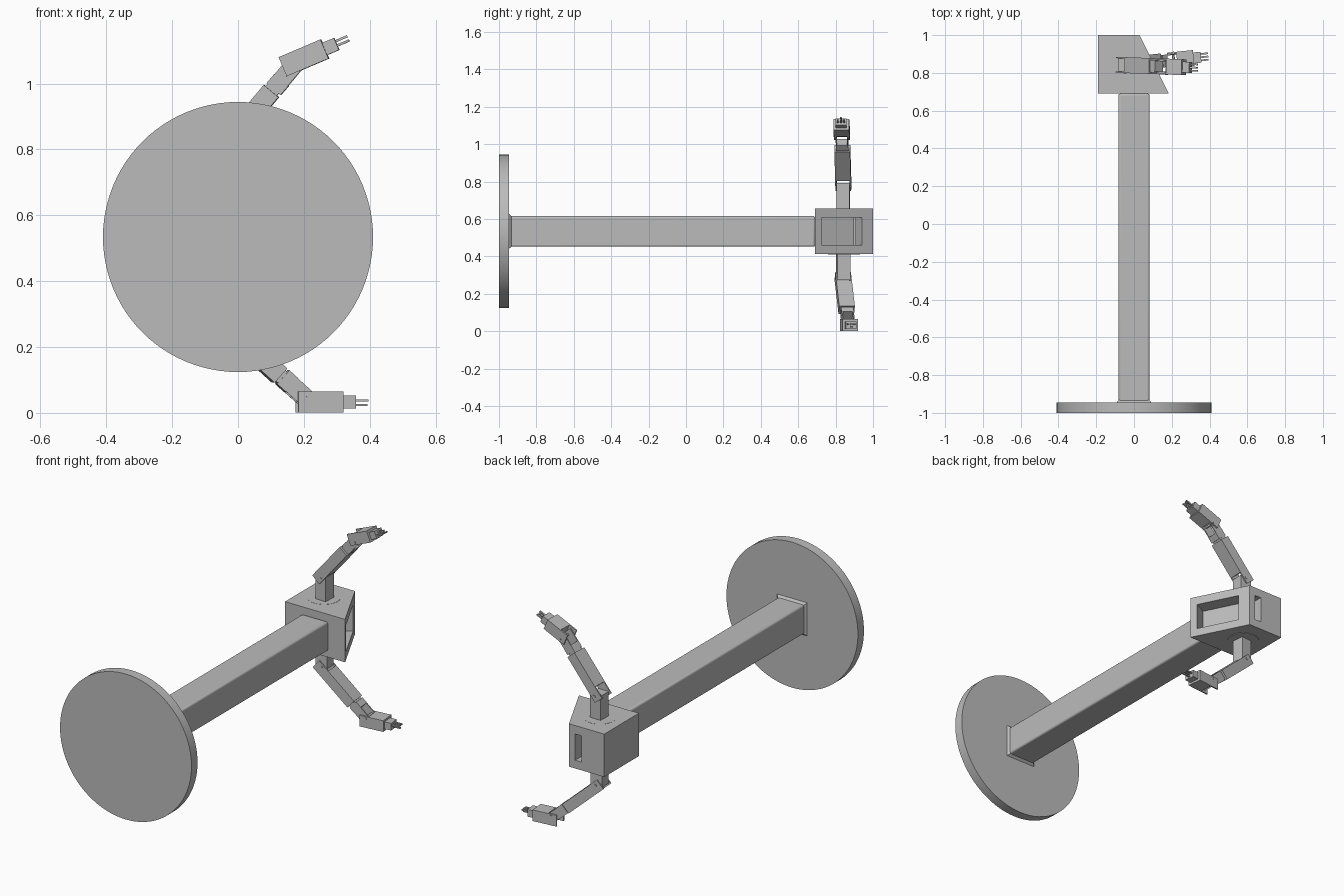
import bpy, bmesh
from math import radians, pi
from mathutils import Matrix, Vector

if "Cube" in bpy.data.objects:
    bpy.data.objects.remove(bpy.data.objects["Cube"])

GREY = (0.5, 0.5, 0.5, 1)
grey = bpy.data.materials.new("plain grey")
grey.diffuse_color = GREY
grey.use_nodes = True
grey.node_tree.nodes["Principled BSDF"].inputs["Base Color"].default_value = GREY


def finish(name, bm):
    bmesh.ops.recalc_face_normals(bm, faces=bm.faces)
    mesh = bpy.data.meshes.new(name)
    bm.to_mesh(mesh)
    bm.free()
    mesh.materials.append(grey)
    obj = bpy.data.objects.new(name, mesh)
    bpy.context.collection.objects.link(obj)
    return obj


def box(name, lo, hi, frame=Matrix()):
    lo, hi = Vector(lo), Vector(hi)
    bm = bmesh.new()
    bmesh.ops.create_cube(bm, size=1)
    place = Matrix.Translation((lo + hi) / 2) @ Matrix.Diagonal((*(hi - lo), 1))
    bm.transform(frame @ place)
    return finish(name, bm)


def cylinder(name, centre, radius, depth, axis="Z", frame=Matrix(), sides=64):
    bm = bmesh.new()
    bmesh.ops.create_cone(bm, cap_ends=True, segments=sides,
                          radius1=radius, radius2=radius, depth=depth)
    turn = Matrix.Rotation(pi / 2, 4, "X") if axis == "Y" else Matrix()
    bm.transform(frame @ Matrix.Translation(centre) @ turn)
    return finish(name, bm)


def smooth(obj):
    bpy.ops.object.select_all(action="DESELECT")
    obj.select_set(True)
    bpy.context.view_layer.objects.active = obj
    bpy.ops.object.shade_smooth_by_angle(angle=radians(30))


def cut(obj, cutter):
    cutter.hide_render = True
    mod = obj.modifiers.new("cut", "BOOLEAN")
    mod.operation, mod.solver, mod.object = "DIFFERENCE", "EXACT", cutter
    bpy.context.view_layer.objects.active = obj
    bpy.ops.object.modifier_apply(modifier=mod.name)
    bpy.data.objects.remove(cutter)


MID = 0.534  # height of the beam axis

# Mounting disc and beam
smooth(cylinder("mounting_disc", (0, -0.973, MID), 0.41, 0.054, "Y", sides=96))

beam = box("beam", (-0.082, -0.95, MID - 0.082), (0.082, 0.69, MID + 0.082))
bevel = beam.modifiers.new("rounded edges", "BEVEL")
bevel.width, bevel.segments = 0.01, 3
smooth(beam)

# Flared weld at the foot of the beam
bm = bmesh.new()
bmesh.ops.create_cone(bm, cap_ends=True, segments=4, radius1=0.132, radius2=0.114, depth=0.014)
bm.transform(Matrix.Translation((0, -0.939, MID)) @ Matrix.Rotation(-pi / 2, 4, "X")
             @ Matrix.Rotation(pi / 4, 4, "Z"))
finish("beam_foot", bm)

# Head block with one slanted side
bm = bmesh.new()
outline = [(-0.19, 0.69), (0.185, 0.69), (0.03, 1), (-0.19, 1)]
base = bm.faces.new([bm.verts.new((x, y, 0.414)) for x, y in outline])
raised = bmesh.ops.extrude_face_region(bm, geom=[base])["geom"]
bmesh.ops.translate(bm, vec=(0, 0, 0.242),
                    verts=[g for g in raised if isinstance(g, bmesh.types.BMVert)])
head = finish("head_block", bm)

# Window in the slanted side, and a slot in the back that opens into it
along = Vector((-0.155, 0.31, 0)).normalized()
out = Vector((along.y, -along.x, 0))
slant = Matrix((along, out, (0, 0, 1))).transposed().to_4x4()
slant.translation = (0.185, 0.69, MID)
cut(head, box("window_cutter", (0.04, -0.08, -0.074), (0.28, 0.05, 0.074), slant))
cut(head, box("slot_cutter", (-0.047, 0.82, MID - 0.074), (-0.008, 1.05, MID + 0.074)))


def pair(name, x0, x1, z0, z1, y, thick, frame):
    for side, word in ((1, "back"), (-1, "front")):
        a, b = sorted((side * y, side * (y - thick)))
        box(f"{name}_{word}", (x0, a, min(z0, z1)), (x1, b, max(z0, z1)), frame)


def arm(label, s, yaw, lift, bend, reach):
    """s = 1 for the upper arm, -1 for the lower one."""
    def block(name, x0, x1, width, centre, height, frame):
        z0, z1 = sorted((s * (centre - height / 2), s * (centre + height / 2)))
        return box(f"{label}_{name}", (x0, -width / 2, z0), (x1, width / 2, z1), frame)

    def cheeks(name, x0, x1, y, thick, centre, height, frame):
        pair(f"{label}_{name}", x0, x1, s * (centre - height / 2),
             s * (centre + height / 2), y, thick, frame)

    # Turntable and shoulder post
    cylinder(f"{label}_turntable", (-0.055, 0.845, MID + s * 0.1215), 0.085, 0.003)
    root = Matrix.Translation((-0.046, 0.841, MID + s * 0.25)) @ Matrix.Rotation(radians(yaw), 4, "Z")
    block("post", -0.036, 0.03, 0.07, -0.063, 0.146, root)

    # Upper link: fork around the post, long body, neck, elbow fork
    link = root @ Matrix.Rotation(-s * radians(lift), 4, "Y")
    cheeks("shoulder_fork", -0.03, 0.045, 0.042, 0.007, 0.011, 0.058, link)
    block("link_body", 0.04, 0.243, 0.084, 0.011, 0.058, link)
    block("link_neck", 0.24, 0.255, 0.06, 0.011, 0.044, link)
    block("elbow_block", 0.252, 0.288, 0.066, 0.009, 0.056, link)
    cheeks("elbow_fork", 0.28, reach + 0.02, 0.033, 0.006, 0.009, 0.054, link)
    cylinder(f"{label}_shoulder_pin", (0, 0, 0), 0.008, 0.088, "Y", link, 20)

    # Forearm: fork at the elbow, body, hand
    fore = (link @ Matrix.Translation((reach, 0, 0))
            @ Matrix.Rotation(s * radians(lift - bend), 4, "Y"))
    cylinder(f"{label}_elbow_pin", (0, 0, 0), 0.007, 0.088, "Y", fore, 20)
    cheeks("forearm_fork", -0.032, 0.02, 0.042, 0.008, 0.019, 0.063, fore)
    block("forearm", 0.017, 0.106, 0.084, 0.019, 0.063, fore)
    block("hand", 0.105, 0.145, 0.058, 0.019, 0.04, fore)

    # Three fingers and an opposing thumb
    for i, (y, z) in enumerate([(-0.017, 0.014), (0, 0.014), (0.017, 0.014), (0, 0.028)]):
        name = "thumb" if i == 3 else f"finger_{i + 1}"
        block(name, 0.143, 0.184, 0.009, z, 0.007, fore @ Matrix.Translation((0, y, 0)))


arm("upper_arm", 1, -2, 50, 23, 0.342)
arm("lower_arm", -1, 6, 42, 0, 0.347)
